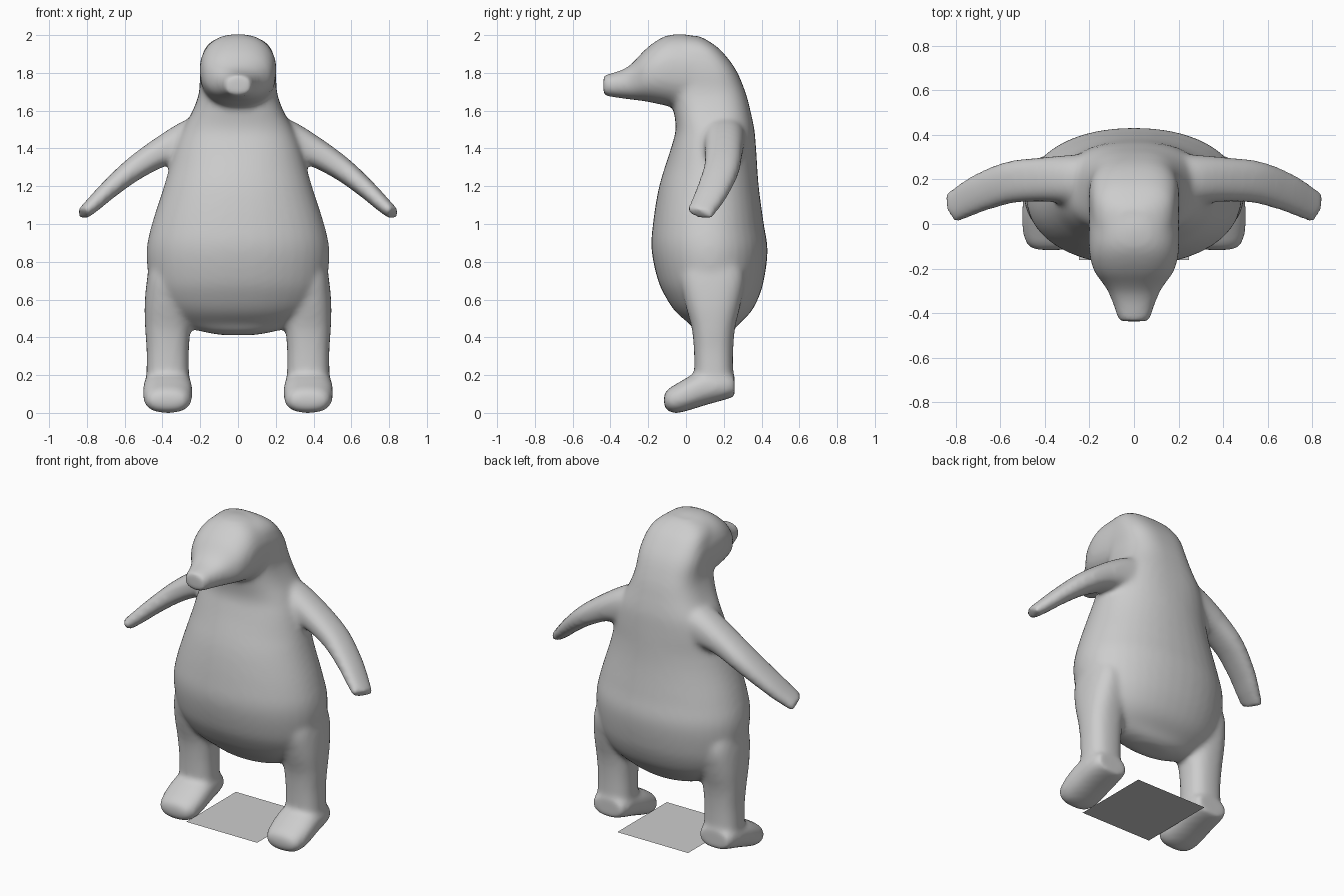
import bpy, bmesh, math
from mathutils import Vector

if "Cube" in bpy.data.objects:
    bpy.data.objects.remove(bpy.data.objects["Cube"])

SEGS = 40
grey = bpy.data.materials.new("plain_grey")
grey.diffuse_color = (0.61, 0.61, 0.61, 1)
grey.use_nodes = True
grey.node_tree.nodes["Principled BSDF"].inputs["Base Color"].default_value = grey.diffuse_color


def spline(rows, steps=5):
    """Catmull-Rom through rows of numbers."""
    out = []
    for i in range(len(rows) - 1):
        p0, p1 = rows[max(i - 1, 0)], rows[i]
        p2, p3 = rows[i + 1], rows[min(i + 2, len(rows) - 1)]
        for s in range(steps):
            t = s / steps
            out.append([0.5 * (2 * b + (c - a) * t + (2 * a - 5 * b + 4 * c - d) * t * t
                               + (3 * b - a - 3 * c + d) * t ** 3)
                        for a, b, c, d in zip(p0, p1, p2, p3)])
    out.append(list(rows[-1]))
    return out


def loft(bm, rings, power=lambda c: 2.2):
    """Closed skin over rings of (centre, half axis u, half axis v)."""
    loops = []
    for c, u, v in rings:
        loop = []
        e = 2 / power(c)
        for k in range(SEGS):
            a = 2 * math.pi * k / SEGS
            ca, sa = math.cos(a), math.sin(a)
            x = math.copysign(abs(ca) ** e, ca)
            y = math.copysign(abs(sa) ** e, sa)
            loop.append(bm.verts.new(c + u * x + v * y))
        loops.append(loop)
    for a, b in zip(loops, loops[1:]):
        for k in range(SEGS):
            n = (k + 1) % SEGS
            bm.faces.new((a[k], a[n], b[n], b[k]))
    bm.faces.new(loops[0][::-1])
    bm.faces.new(loops[-1])


def upright(rows, cx=0):
    """Horizontal rings from (z, y front, y back, half width)."""
    return [(Vector((cx, (f + b) / 2, z)), Vector((w, 0, 0)), Vector((0, (b - f) / 2, 0)))
            for z, f, b, w in spline(rows)]


def forward(rows, cx=0):
    """Vertical rings from (y, z low, z high, half width)."""
    return [(Vector((cx, y, (l + h) / 2)), Vector((w, 0, 0)), Vector((0, 0, (h - l) / 2)))
            for y, l, h, w in spline(rows)]


body = [(0.412, 0.10, 0.21, 0.09), (0.435, 0.05, 0.25, 0.21), (0.47, 0.02, 0.28, 0.30),
        (0.53, -0.05, 0.34, 0.38), (0.6, -0.1, 0.38, 0.435),
        (0.7, -0.148, 0.412, 0.47), (0.86, -0.182, 0.432, 0.484),
        (1.0, -0.175, 0.412, 0.456), (1.2, -0.142, 0.385, 0.392), (1.4, -0.08, 0.371, 0.335),
        (1.5, -0.055, 0.362, 0.295), (1.6, -0.065, 0.341, 0.24), (1.7, -0.08, 0.314, 0.206),
        (1.82, -0.08, 0.262, 0.202), (1.92, -0.08, 0.184, 0.18), (1.97, -0.08, 0.117, 0.135),
        (1.995, -0.07, 0.07, 0.07)]
head = [(0.2, 1.6, 1.88, 0.165), (0.1, 1.6, 1.972, 0.198), (0.03, 1.61, 1.998, 0.202),
        (-0.03, 1.61, 2.006, 0.203),
        (-0.1, 1.625, 1.998, 0.203), (-0.16, 1.638, 1.968, 0.196), (-0.22, 1.65, 1.92, 0.175),
        (-0.27, 1.656, 1.866, 0.138), (-0.31, 1.661, 1.831, 0.114), (-0.36, 1.668, 1.808, 0.094),
        (-0.41, 1.675, 1.795, 0.078), (-0.437, 1.682, 1.785, 0.07)]
leg = [(0.1, 0.05, 0.25, 0.115), (0.2, 0.045, 0.25, 0.113), (0.33, 0.042, 0.25, 0.112),
       (0.45, 0.03, 0.26, 0.12), (0.58, -0.005, 0.29, 0.122), (0.72, -0.03, 0.31, 0.108),
       (0.85, 0.0, 0.27, 0.08)]
foot = [(-0.117, 0.035, 0.10, 0.075), (-0.09, 0.006, 0.13, 0.11), (-0.04, 0.0, 0.16, 0.127),
        (0.03, 0.018, 0.2, 0.132), (0.1, 0.04, 0.225, 0.128), (0.2, 0.068, 0.225, 0.12),
        (0.257, 0.085, 0.2, 0.1)]
# flipper: centre x, y, z, half thickness, half breadth
flipper = [(0.14, 0.2, 1.45, 0.14, 0.12), (0.26, 0.2, 1.434, 0.115, 0.112),
           (0.4, 0.2, 1.384, 0.08, 0.1), (0.55, 0.188, 1.292, 0.063, 0.095),
           (0.68, 0.145, 1.185, 0.05, 0.088), (0.76, 0.105, 1.11, 0.042, 0.08),
           (0.823, 0.07, 1.053, 0.033, 0.07)]

bm = bmesh.new()
# neck gets squarer than the belly
loft(bm, upright(body), lambda c: 2.15 + 0.75 * min(max((c.z - 1.3) / 0.4, 0), 1))
loft(bm, forward(head), lambda c: 2.3)
for side in (-1, 1):
    loft(bm, upright(leg, 0.372 * side), lambda c: 2.5)
    loft(bm, forward(foot, 0.372 * side), lambda c: 2.4)
    path = spline(flipper)
    rings = []
    for i, (x, y, z, t, w) in enumerate(path):
        d = Vector(path[min(i + 1, len(path) - 1)][:3]) - Vector(path[max(i - 1, 0)][:3])
        d.normalize()
        across = (Vector((0, 1, 0)) - d * d.y).normalized()
        thick = d.cross(across)
        c, u, v = Vector((x, y, z)), across * w, thick * t
        for vec in (c, u, v):
            vec.x *= side
        rings.append((c, u, v))
    loft(bm, rings, lambda c: 2.4)
bmesh.ops.recalc_face_normals(bm, faces=bm.faces[:])

# Penguin: overlapping parts fused into one soft skin
mesh = bpy.data.meshes.new("penguin_body")
bm.to_mesh(mesh)
bm.free()
mesh.materials.append(grey)
penguin = bpy.data.objects.new("penguin_body", mesh)
bpy.context.collection.objects.link(penguin)
fuse = penguin.modifiers.new("fuse", 'REMESH')
fuse.mode = 'VOXEL'
fuse.voxel_size = 0.015
fuse.use_smooth_shade = True
soften = penguin.modifiers.new("soften", 'SMOOTH')
soften.factor = 0.5
soften.iterations = 12

# Small square plate between the feet
bpy.ops.mesh.primitive_plane_add(size=0.495, location=(0, 0.085, 0.05))
plate = bpy.context.object
plate.name = "ground_plate"
plate.data.materials.append(grey)
